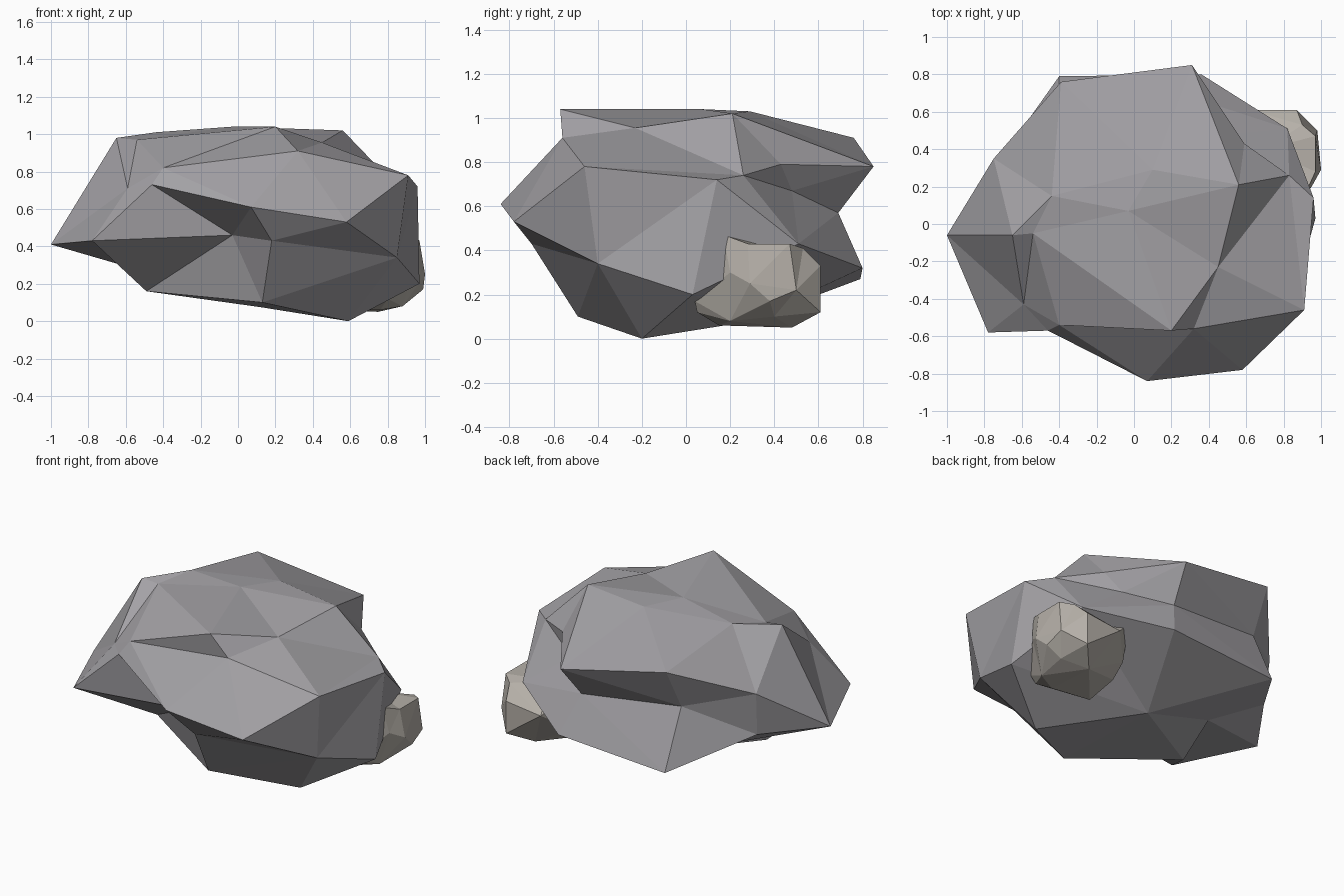
import bpy, bmesh
from mathutils import Vector

if "Cube" in bpy.data.objects:
    bpy.data.objects.remove(bpy.data.objects["Cube"])


def faceted_rock(name, rings, centre, stretch, colour, flips=()):
    """Wrap corner points in triangles: hull their directions, then restore depths.
    flips lists edges as (ring, index) pairs whose diagonal should turn the other way."""
    centre, stretch = Vector(centre), Vector(stretch)
    bm = bmesh.new()
    home, key = {}, {}
    for r, ring in enumerate(rings):
        for i, p in enumerate(ring):
            p = Vector(p)
            v = bm.verts.new(((p - centre) * stretch).normalized())
            home[v], key[(r, i)] = p, v
    bmesh.ops.convex_hull(bm, input=bm.verts[:])
    for v in bm.verts:
        v.co = home[v]
    bmesh.ops.recalc_face_normals(bm, faces=bm.faces[:])
    for a, b in flips:
        edge = bm.edges.get((key[a], key[b]))
        if edge:
            bmesh.ops.rotate_edges(bm, edges=[edge], use_ccw=False)
    mesh = bpy.data.meshes.new(name)
    bm.to_mesh(mesh)
    bm.free()
    mat = bpy.data.materials.new(name + "_stone")
    mat.diffuse_color = (*colour, 1)
    mat.use_nodes = True
    mat.node_tree.nodes["Principled BSDF"].inputs["Base Color"].default_value = mat.diffuse_color
    mesh.materials.append(mat)
    obj = bpy.data.objects.new(name, mesh)
    bpy.context.collection.objects.link(obj)
    return obj


# Large boulder: corner loops from the flat crown down to the underside
crown = [(-.65, -.06, .98), (-.54, -.05, .97), (-.44, .15, 1.01), (-.03, .07, 1.04),
         (.10, .29, 1.03), (.56, .21, 1.02), (.45, -.23, .955), (.20, -.57, 1.04)]
shoulder = [(-.40, -.54, .82), (.32, -.56, .91), (.91, -.46, .78), (.96, .14, .72),
            (.83, .26, .74), (.59, .43, .79), (.31, .85, .78), (-.39, .76, .91),
            (-.75, .35, .71), (-.59, -.43, .71), (-.46, -.57, .73)]
waist = [(-1, -.06, .41), (-.78, -.58, .43), (-.03, -.50, .46), (.07, -.84, .61),
         (.58, -.78, .53), (.18, -.70, .43), (.82, .51, .43), (.49, .48, .67),
         (.27, .69, .57), (-.40, .62, .64), (-.735, .317, .43)]
base = [(-.49, -.13, .16), (.13, -.49, .10), (.59, -.20, 0), (.85, -.40, .34),
        (.97, .03, .20), (.36, .80, .32), (-.40, .79, .27), (-.38, .23, .23),
        (.12, .27, .075)]
turned = [((0, 7), (2, 3)),   # front of the crown
          ((0, 5), (1, 3)),   # right shoulder
          ((0, 6), (1, 3)),
          ((0, 4), (1, 5)),   # back of the crown
          ((0, 0), (1, 0)),   # cleft at the left
          ((2, 0), (3, 0))]   # left underside
faceted_rock("large_boulder", [crown, shoulder, waist, base],
             (0, 0, .52), (1, 1, 1.5), (.37, .36, .38), turned)

# Small pale stone wedged under the right side
upper = [(.92, .17, .47), (.97, .28, .43), (.97, .47, .43), (.90, .53, .41),
         (.70, .40, .43), (.50, .55, .42)]
middle = [(1.0, .29, .25), (.95, .20, .30), (.98, .50, .22), (.87, .61, .33),
          (.62, .61, .30), (.48, .47, .20), (.99, .38, .17), (.83, .04, .17)]
lower = [(.80, .05, .12), (.87, .61, .12), (.75, .48, .05), (.90, .40, .10),
         (.76, .15, .06), (.88, .20, .08), (.50, .19, .06), (.48, .38, .12)]
faceted_rock("small_stone", [upper, middle, lower],
             (.76, .35, .24), (1, 1, 1.2), (.46, .43, .39))
